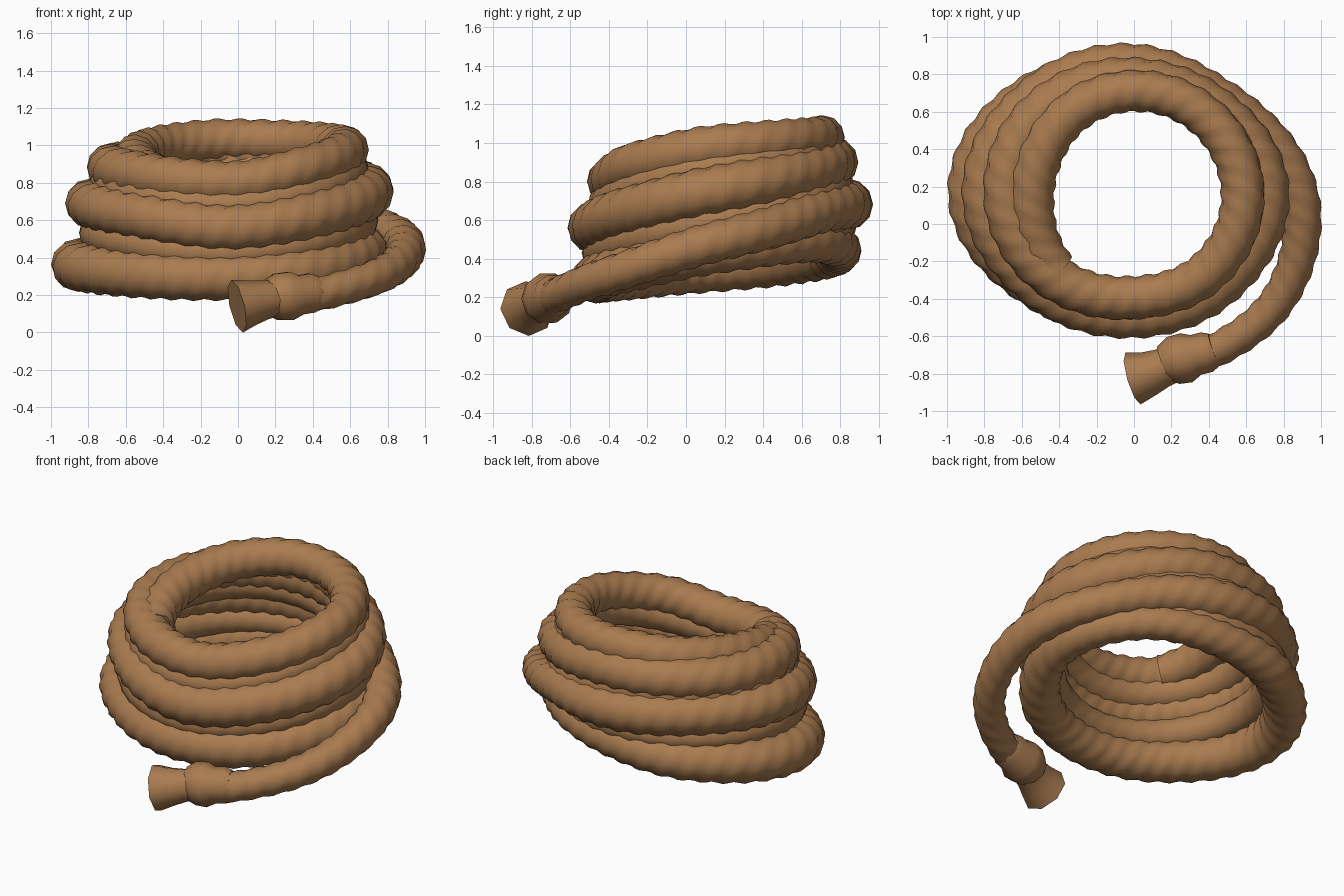
import bpy, bmesh, math
from mathutils import Vector

cube = bpy.data.objects.get("Cube")
if cube:
    bpy.data.objects.remove(cube, do_unlink=True)

# One rope colour
rope = bpy.data.materials.new("rope brown")
rope.use_nodes = True
COLOR = (0.40, 0.20, 0.08, 1)
rope.diffuse_color = COLOR
bsdf = next(n for n in rope.node_tree.nodes if n.type == 'BSDF_PRINCIPLED')
bsdf.inputs["Base Color"].default_value = COLOR
bsdf.inputs["Roughness"].default_value = 0.9

CENTRE = Vector((-0.03, 0.17, 0))
STEP = 0.03        # spacing of rings along the rope
STRAND = 0.12      # spacing of the twisted strands along the rope


def spline(a, b, c, d, t):
    """Point between b and c on a cubic through four keys with uneven spacing."""
    u = (t - b[0]) / (c[0] - b[0])
    out = []
    for k in range(1, len(b)):
        m0 = (c[k] - a[k]) / (c[0] - a[0]) * (c[0] - b[0])
        m1 = (d[k] - b[k]) / (d[0] - b[0]) * (c[0] - b[0])
        out.append(b[k] * (2*u**3 - 3*u*u + 1) + m0 * (u**3 - 2*u*u + u)
                   + c[k] * (3*u*u - 2*u**3) + m1 * (u**3 - u*u))
    return out


def coil(keys, closed=False):
    """Path of (point, tube radius) from keys of angle, coil radius, height, tube radius."""
    first, last = keys[0], keys[-1]
    if closed:
        before = (keys[-2][0] - 360,) + keys[-2][1:]
        after = (keys[1][0] + 360,) + keys[1][1:]
    else:
        before = (first[0] - 20,) + first[1:]
        after = (last[0] + 20,) + last[1:]
    ks = [before] + keys + [after]
    path, angle = [], first[0]
    i = 1
    while angle < last[0]:
        while angle > ks[i + 1][0]:
            i += 1
        r, z, tube = spline(*ks[i - 1:i + 3], angle)
        a = math.radians(angle)
        path.append((CENTRE + Vector((r * math.cos(a), r * math.sin(a), z)), tube))
        angle += math.degrees(STEP / r)
    return path


def sweep(name, path, sides=12, bump=0.0, closed=False):
    """Skin a path with twisted, three-lobed rings."""
    bm = bmesh.new()
    rings, n, length = [], len(path), 0.0
    for i, (p, tube) in enumerate(path):
        nxt = path[(i + 1) % n if closed else min(i + 1, n - 1)][0]
        prv = path[i - 1 if closed else max(i - 1, 0)][0]
        if i:
            length += (p - path[i - 1][0]).length
        along = (nxt - prv).normalized()
        side = along.cross(Vector((0, 0, 1))).normalized()
        up = side.cross(along)
        ring = []
        for s in range(sides):
            t = 2 * math.pi * s / sides
            r = tube * (1 + bump * math.cos(3 * t - 2 * math.pi * length / STRAND))
            ring.append(bm.verts.new(p + (side * math.cos(t) + up * math.sin(t)) * r))
        rings.append(ring)
    pairs = list(zip(rings, rings[1:]))
    if closed:
        pairs.append((rings[-1], rings[0]))
    for a, b in pairs:
        for s in range(sides):
            e = (s + 1) % sides
            bm.faces.new((a[s], a[e], b[e], b[s]))
    if not closed:
        bm.faces.new(rings[0])
        bm.faces.new(rings[-1])
    bmesh.ops.recalc_face_normals(bm, faces=bm.faces)
    mesh = bpy.data.meshes.new(name)
    bm.to_mesh(mesh)
    bm.free()
    mesh.materials.append(rope)
    obj = bpy.data.objects.new(name, mesh)
    bpy.context.collection.objects.link(obj)
    bpy.ops.object.select_all(action='DESELECT')
    obj.select_set(True)
    bpy.context.view_layer.objects.active = obj
    bpy.ops.object.shade_smooth_by_angle(angle=math.radians(55))


# Tail rising into the upper coils, ending merged into the top loop
upper = [(-66, .96, .20, .09), (-60, .965, .21, .09), (-34, .985, .32, .095),
         (-3, .92, .48, .105), (32, .745, .60, .11), (53, .68, .65, .115),
         (90, .67, .68, .125), (135, .70, .70, .125), (180, .765, .69, .125),
         (225, .69, .62, .125), (270, .655, .56, .125), (315, .69, .64, .125),
         (360, .735, .76, .125), (405, .64, .85, .12), (450, .595, .90, .125),
         (540, .65, .88, .125), (630, .565, .80, .115), (675, .60, .89, .115),
         (720, .61, .98, .115), (810, .54, 1.03, .11), (850, .52, 1.0, .115),
         (880, .51, .96, .12), (910, .525, .91, .12), (950, .57, .83, .11)]
sweep("upper_rope_coils", coil(upper), bump=.05)

# Bottom loop carrying the stack
bottom = [(0, .72, .44, .115), (45, .645, .48, .10), (90, .62, .455, .11),
          (135, .72, .41, .125), (180, .835, .36, .13), (225, .70, .31, .125),
          (270, .64, .295, .12), (315, .68, .345, .12), (360, .72, .44, .115)]
sweep("bottom_rope_loop", coil(bottom, True), bump=.05, closed=True)

# Hidden strand closing the gaps between neighbouring coils
inner = [(40, .63, .54, .08), (90, .62, .56, .09), (180, .72, .53, .10),
         (270, .61, .43, .10), (360, .67, .60, .11), (450, .60, .79, .10),
         (540, .66, .79, .11), (630, .58, .68, .10), (720, .63, .87, .10),
         (810, .56, .96, .09), (900, .57, .91, .09), (930, .58, .87, .09)]
sweep("inner_rope_strand", coil(inner), bump=.02)

# Knotted collar and flared end of the tail
collar = [((.43, -.67, .215), .09), ((.39, -.685, .21), .11), ((.33, -.70, .20), .11),
          ((.28, -.715, .195), .135), ((.21, -.73, .19), .13), ((.16, -.75, .185), .10)]
flare = [((.21, -.745, .185), .10), ((.15, -.77, .175), .105), ((.08, -.80, .16), .12),
         ((-.005, -.825, .14), .145)]
for name, points, sides in (("tail_collar", collar, 10), ("tail_flare", flare, 8)):
    sweep(name, [(Vector(p), r) for p, r in points], sides=sides)
